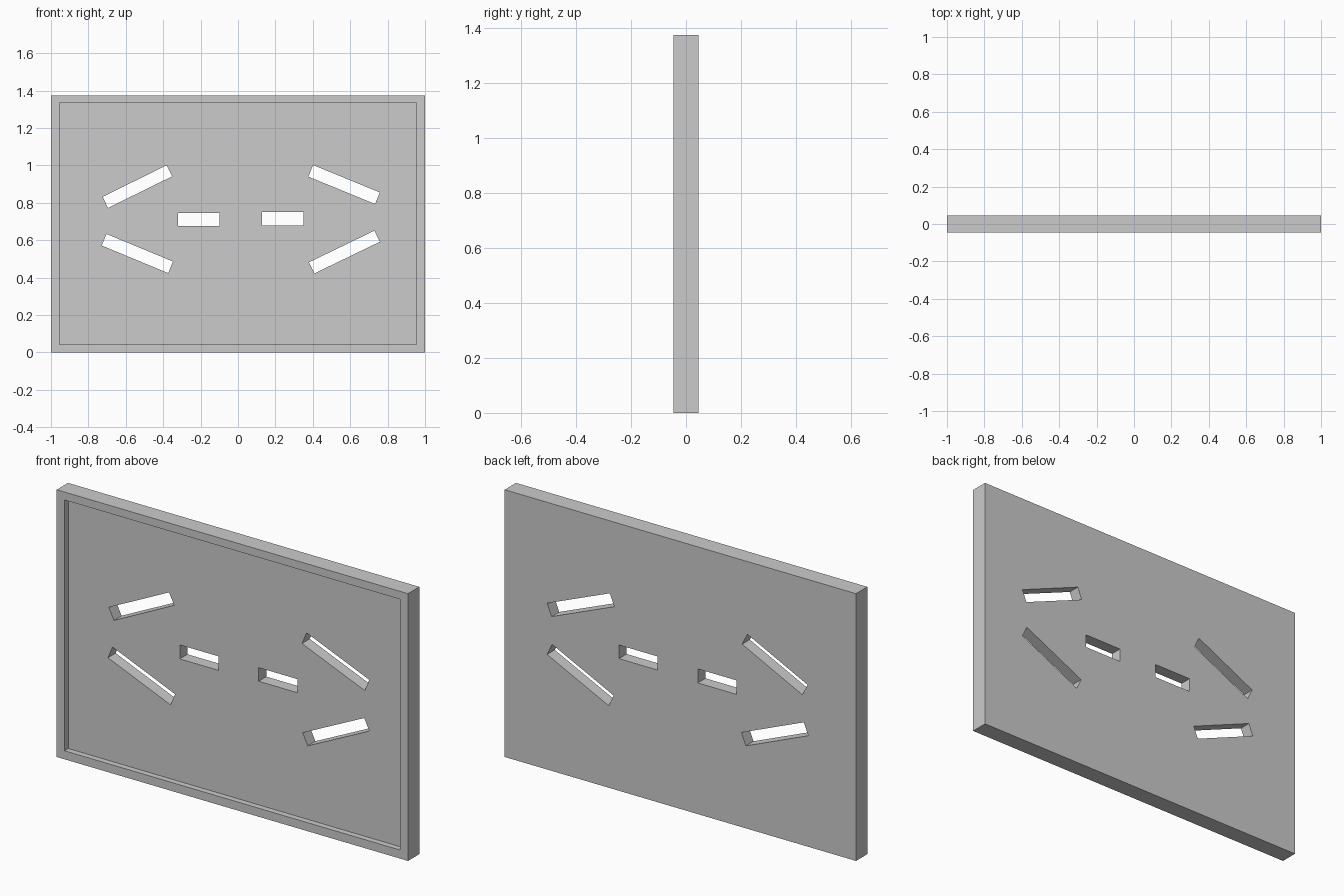
import bpy
from math import radians

if "Cube" in bpy.data.objects:
    bpy.data.objects.remove(bpy.data.objects["Cube"])

W, H, T = 2.0, 1.375, 0.092      # panel width, height, thickness
RECESS = 0.03                    # depth of the front tray


def box(name, centre, size, angle=0.0):
    """Box with its angle measured in the front view."""
    bpy.ops.mesh.primitive_cube_add(size=1, location=centre,
                                    rotation=(0, -radians(angle), 0))
    ob = bpy.context.object
    ob.name = name
    ob.scale = size
    bpy.ops.object.transform_apply(location=True, rotation=True, scale=True)
    return ob


def cut(target, cutter):
    mod = target.modifiers.new("cut", 'BOOLEAN')
    mod.operation = 'DIFFERENCE'
    mod.solver = 'EXACT'
    mod.object = cutter
    cutter.hide_render = True
    bpy.context.view_layer.objects.active = target
    bpy.ops.object.modifier_apply(modifier=mod.name)
    bpy.data.objects.remove(cutter, do_unlink=True)


# Flat panel
panel = box("panel", (0, 0, H / 2), (W, T, H))

# Shallow tray in the front face, leaving a narrow raised rim
cut(panel, box("tray_cutter", (0, -T / 2, 0.689), (1.91, 2 * RECESS, 1.29)))

# Through slots: x, z, length, height, angle
slots = [
    (-0.538, 0.887, 0.382, 0.066, 26.2),
    (-0.538, 0.529, 0.385, 0.067, -22.5),
    (0.567, 0.898, 0.386, 0.067, -22.3),
    (0.569, 0.537, 0.389, 0.066, 25.8),
    (-0.210, 0.711, 0.220, 0.072, 0),
    (0.239, 0.715, 0.220, 0.070, 0),
]
for x, z, length, height, angle in slots:
    cut(panel, box("slot_cutter", (x, 0, z), (length, 0.4, height), angle))
